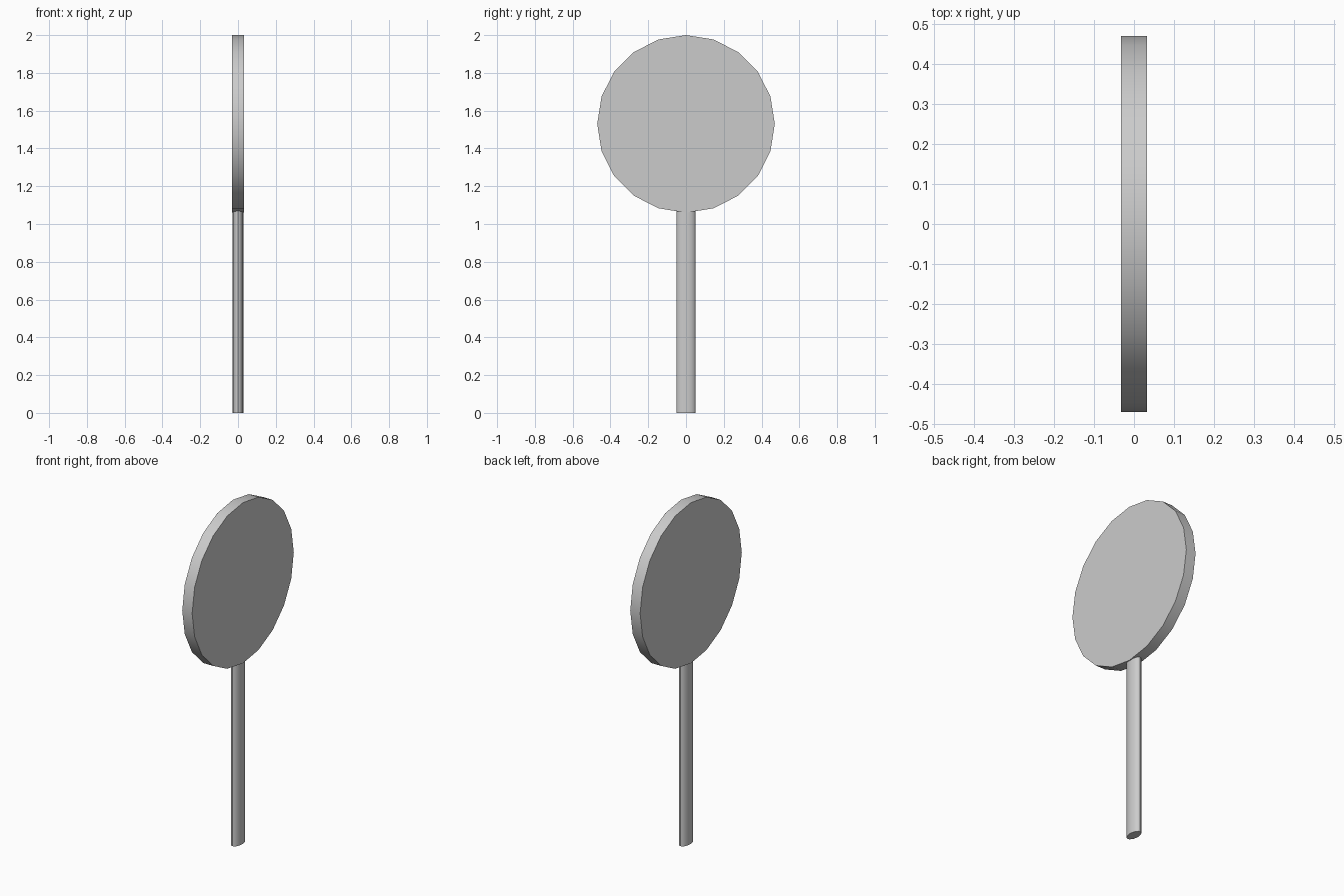
import bpy
import math

if "Cube" in bpy.data.objects:
    bpy.data.objects.remove(bpy.data.objects["Cube"])


def cylinder(name, sides, radius, depth, location, rotation=(0, 0, 0), scale=(1, 1, 1)):
    bpy.ops.mesh.primitive_cylinder_add(vertices=sides, radius=radius, depth=depth,
                                        location=location, rotation=rotation)
    obj = bpy.context.object
    obj.name = name
    obj.scale = scale
    bpy.ops.object.transform_apply(location=False, rotation=True, scale=True)
    bpy.ops.object.shade_smooth_by_angle(angle=math.radians(30))
    return obj


# Round 20-sided disc facing sideways, with a corner at the very top
cylinder("disc", 20, 0.47, 0.064, (0, 0, 1.53), rotation=(0, math.pi / 2, 0))

# Flattened oval handle, its top tucked just inside the disc
HANDLE_TOP = 1.07
cylinder("handle", 20, 0.051, HANDLE_TOP, (0, 0, HANDLE_TOP / 2), scale=(0.55, 1, 1))
